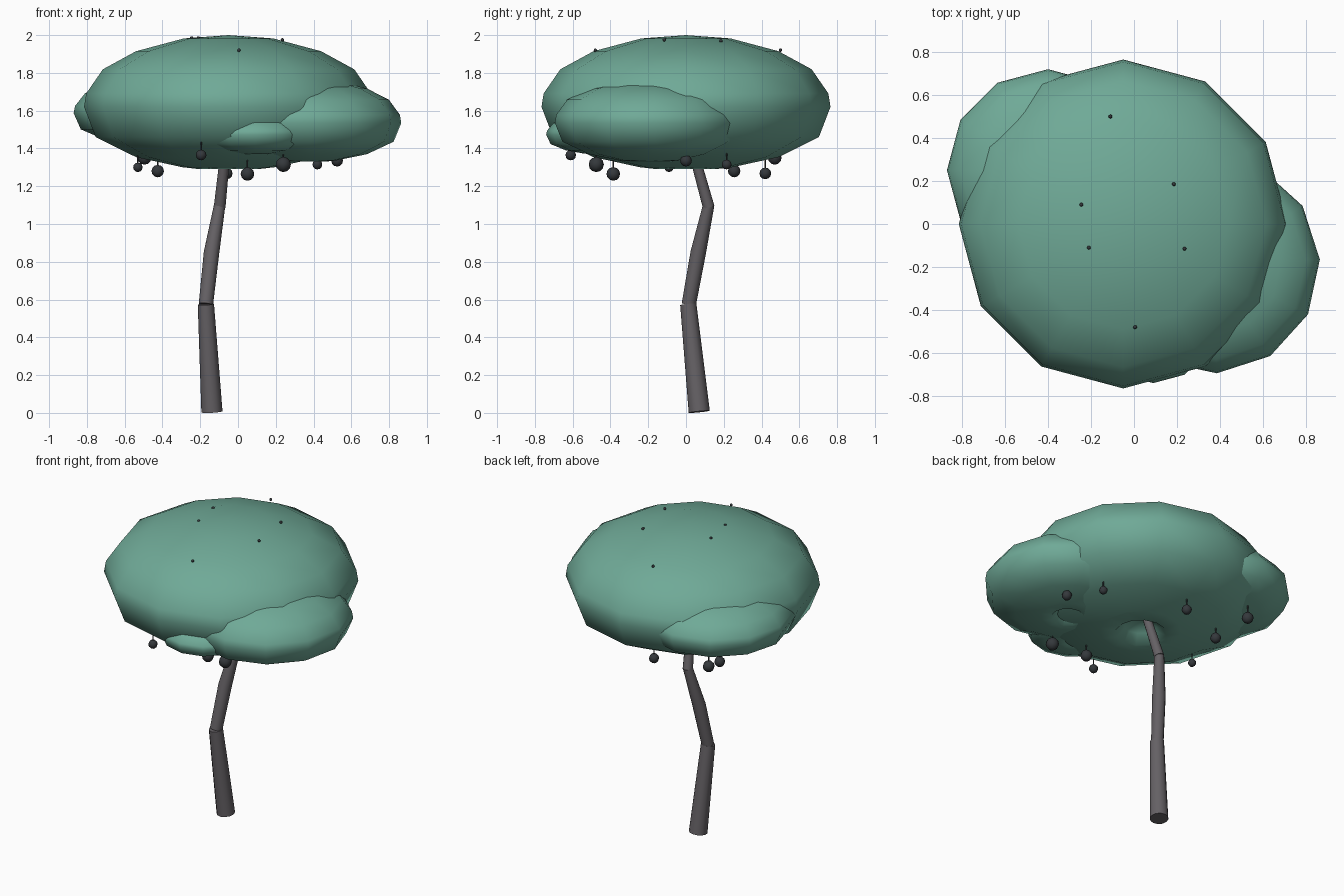
import bpy, bmesh, math
from mathutils import Vector

if "Cube" in bpy.data.objects:
    bpy.data.objects.remove(bpy.data.objects["Cube"])


def material(name, rgb):
    m = bpy.data.materials.new(name)
    m.diffuse_color = (*rgb, 1)
    m.use_nodes = True
    m.node_tree.nodes["Principled BSDF"].inputs["Base Color"].default_value = m.diffuse_color
    return m


LEAF = material("leaf_green", (0.16, 0.40, 0.31))
BARK = material("bark", (0.13, 0.12, 0.13))
FRUIT = material("dark_fruit", (0.035, 0.04, 0.045))


def finish(name, bm, mat, smooth=True):
    bmesh.ops.recalc_face_normals(bm, faces=bm.faces[:])
    me = bpy.data.meshes.new(name)
    bm.to_mesh(me)
    bm.free()
    ob = bpy.data.objects.new(name, me)
    bpy.context.collection.objects.link(ob)
    me.materials.append(mat)
    for p in me.polygons:
        p.use_smooth = smooth
    return ob


def loft(bm, rings, cap=True):
    for a, b in zip(rings, rings[1:]):
        n = max(len(a), len(b))
        for i in range(n):
            j = (i + 1) % n
            if len(a) == 1:
                bm.faces.new((a[0], b[i], b[j]))
            elif len(b) == 1:
                bm.faces.new((a[i], b[0], a[j]))
            else:
                bm.faces.new((a[i], b[i], b[j], a[j]))
    if cap:
        for r in (rings[0], rings[-1]):
            if len(r) > 2:
                bm.faces.new(r)


# Canopy lobe: lathed pillow with a dent underneath (radius, height)
PROFILE = [(0, 1), (.31, .95), (.64, .76), (.87, .49), (.985, .13), (1, -.07),
           (.92, -.52), (.64, -.82), (.32, -.97), (.2, -1), (.13, -.85), (0, -.72)]


def lobe(name, centre, radius, half_height, turn=0):
    bm = bmesh.new()
    c = Vector(centre)
    rings = []
    for r, z in PROFILE:
        n = 12 if r else 1
        rings.append([bm.verts.new(c + Vector((
            r * radius * math.cos(turn + math.tau * i / 12),
            r * radius * math.sin(turn + math.tau * i / 12),
            z * half_height))) for i in range(n)])
    loft(bm, rings, cap=False)
    return finish(name, bm, LEAF)


lobe("canopy_main", (-.05, 0, 1.645), .765, .355)
lobe("canopy_right", (.36, -.19, 1.55), .505, .22, .05)
lobe("canopy_left", (-.40, .25, 1.60), .47, .19)
lobe("canopy_front", (.09, -.45, 1.48), .29, .11)


# Tapered limb through (point, radius) pairs
def limb(name, path, mat, sides=12):
    bm = bmesh.new()
    pts = [Vector(p) for p, _ in path]
    rings = []
    for k, (p, r) in enumerate(path):
        d = pts[min(k + 1, len(pts) - 1)] - pts[max(k - 1, 0)]
        q = Vector((0, 0, 1)).rotation_difference(d)
        rings.append([bm.verts.new(pts[k] + q @ Vector((
            r * math.cos(math.tau * i / sides), r * math.sin(math.tau * i / sides), 0)))
            for i in range(sides)])
    loft(bm, rings)
    ob = finish(name, bm, mat)
    bpy.ops.object.select_all(action='DESELECT')
    ob.select_set(True)
    bpy.context.view_layer.objects.active = ob
    bpy.ops.object.shade_smooth_by_angle(angle=math.radians(40))
    return ob


# Crooked trunk in three pieces
limb("trunk_lower", [((-.138, .07, .006), .056), ((-.17, .012, .575), .043)], BARK)
limb("trunk_middle", [((-.17, .015, .575), .038), ((-.14, .065, .85), .041),
                      ((-.097, .12, 1.10), .03)], BARK)
limb("trunk_upper", [((-.097, .12, 1.09), .031), ((-.06, .02, 1.45), .025)], BARK)


def ball(name, centre, r):
    bm = bmesh.new()
    bmesh.ops.create_uvsphere(bm, u_segments=8, v_segments=6, radius=r)
    bmesh.ops.translate(bm, verts=bm.verts[:], vec=centre)
    return finish(name, bm, FRUIT)


# Hanging fruit on thin stems (x, y, z, radius)
FRUITS = [(-.53, -.09, 1.30, .025), (-.495, .47, 1.35, .036), (-.425, .255, 1.28, .033),
          (-.195, -.61, 1.365, .028), (-.06, .42, 1.268, .031), (.05, -.385, 1.265, .036),
          (.24, -.475, 1.315, .04), (.42, .215, 1.315, .026), (.525, 0, 1.335, .031)]
for i, (x, y, z, r) in enumerate(FRUITS, 1):
    ball(f"fruit_{i}", (x, y, z), r)
    limb(f"fruit_stem_{i}", [((x, y, z), .004), ((x, y, z + .13), .004)], FRUIT, 6)

# Tiny buds on top of the canopy
BUDS = [(-.11, .50, 1.92), (.185, .185, 1.97), (-.245, .09, 1.985),
        (-.21, -.11, 1.985), (.235, -.115, 1.975), (.005, -.48, 1.92)]
for i, p in enumerate(BUDS, 1):
    ball(f"bud_{i}", p, .009)
